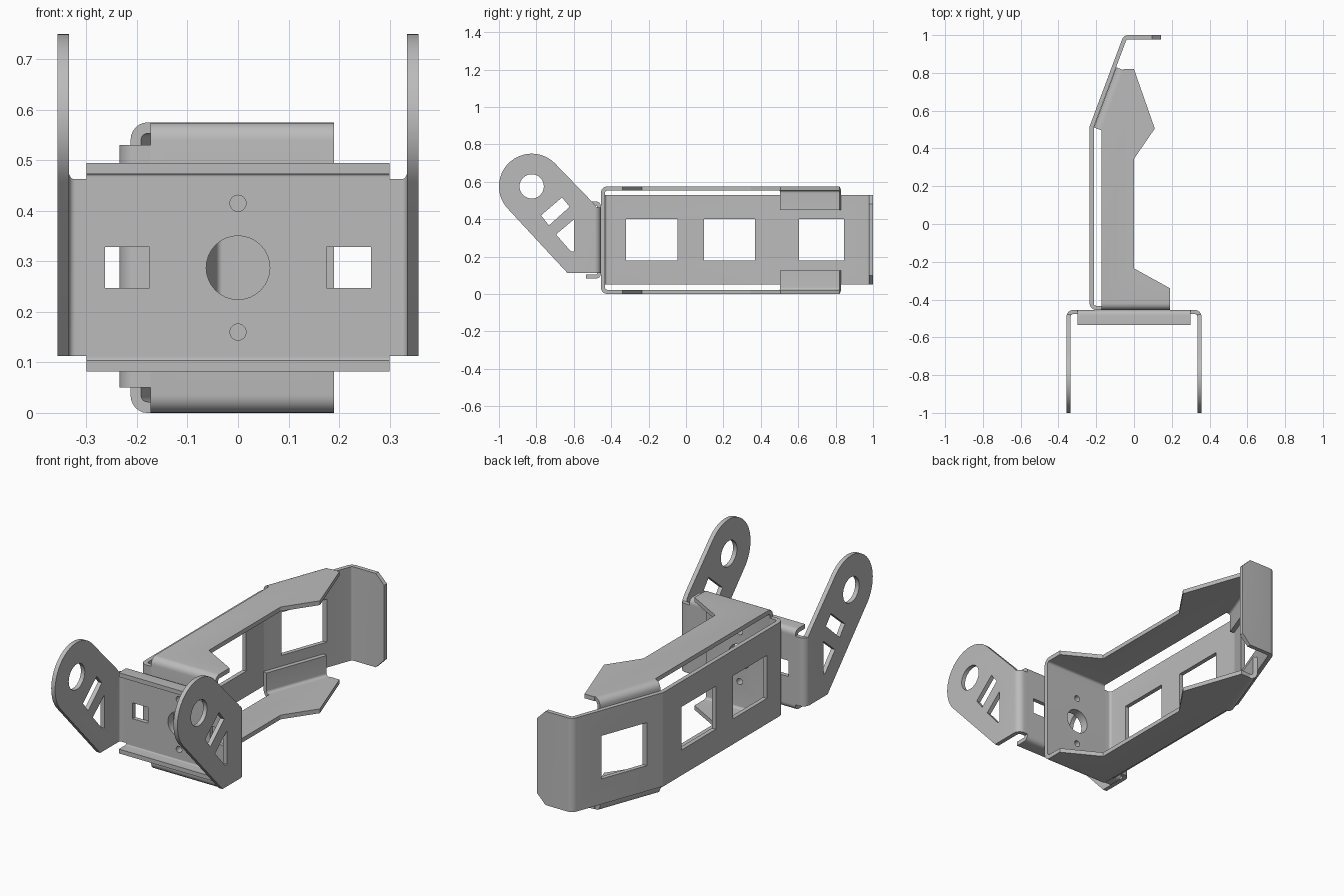
import bpy, bmesh
from math import sin, cos, pi, tan, radians
from mathutils import Vector, Matrix

if "Cube" in bpy.data.objects:
    bpy.data.objects.remove(bpy.data.objects["Cube"])

T = 0.022          # sheet thickness
TOP = 0.575        # channel height
MID = TOP / 2

steel = bpy.data.materials.new("grey_steel")
steel.use_nodes = True
steel.diffuse_color = (0.5, 0.5, 0.5, 1)
steel.node_tree.nodes["Principled BSDF"].inputs["Base Color"].default_value = (0.5, 0.5, 0.5, 1)

PLACE = {"x": lambda a, b, h: (h, a, b),
         "y": lambda a, b, h: (a, h, b),
         "z": lambda a, b, h: (a, b, h)}


def prism(name, pts, axis, lo, hi):
    """Extrude a closed outline along an axis."""
    bm = bmesh.new()
    rings = [[bm.verts.new(PLACE[axis](p[0], p[1], h)) for p in pts] for h in (lo, hi)]
    bm.faces.new(rings[0])
    bm.faces.new(rings[1])
    n = len(pts)
    for i in range(n):
        j = (i + 1) % n
        bm.faces.new((rings[0][i], rings[0][j], rings[1][j], rings[1][i]))
    bmesh.ops.recalc_face_normals(bm, faces=bm.faces)
    mesh = bpy.data.meshes.new(name)
    bm.to_mesh(mesh)
    bm.free()
    mesh.materials.append(steel)
    obj = bpy.data.objects.new(name, mesh)
    bpy.context.collection.objects.link(obj)
    return obj


def bent_strip(points, radius=0.024, steps=6):
    """Outline of a sheet folded along a centre line with round bends."""
    pts = [Vector(p) for p in points]
    path = []
    for i, p in enumerate(pts):
        if i in (0, len(pts) - 1):
            d = (pts[1] - p) if i == 0 else (p - pts[i - 1])
            path.append((p, d.normalized().orthogonal()))
            continue
        a, b = (p - pts[i - 1]).normalized(), (pts[i + 1] - p).normalized()
        turn = a.cross(b)
        side = 1 if turn > 0 else -1
        angle = a.angle(b)
        start = p - a * radius * tan(angle / 2)
        centre = start + a.orthogonal() * radius * side
        for k in range(steps + 1):
            n = Matrix.Rotation(side * angle * k / steps, 2) @ a.orthogonal()
            path.append((centre - n * radius * side, n))
    left = [p + n * T / 2 for p, n in path]
    right = [p - n * T / 2 for p, n in path]
    return left + right[::-1]


def arc(cx, cy, r, start=0, end=360, steps=32):
    return [(cx + r * cos(radians(start + (end - start) * k / steps)),
             cy + r * sin(radians(start + (end - start) * k / steps))) for k in range(steps)]


def rect(x0, x1, y0, y1):
    return [(x0, y0), (x1, y0), (x1, y1), (x0, y1)]


def combine(obj, tool, operation):
    """Apply one boolean and discard the tool."""
    mod = obj.modifiers.new("bool", "BOOLEAN")
    mod.operation, mod.object, mod.solver = operation, tool, "EXACT"
    graph = bpy.context.evaluated_depsgraph_get()
    mesh = bpy.data.meshes.new_from_object(obj.evaluated_get(graph))
    obj.modifiers.clear()
    obj.data = mesh
    bpy.data.objects.remove(tool)


def cut(obj, pts, axis, lo, hi):
    combine(obj, prism("cutter", pts, axis, lo, hi), "DIFFERENCE")


# Front bracket: U-shaped sheet trimmed to the arm outline
BY = -0.466
bracket = prism("front_bracket", bent_strip([(-0.346, -1.1), (-0.346, BY), (0.346, BY), (0.346, -1.1)]),
                "z", 0.05, 0.8)
arm = arc(-0.825, 0.575, 0.175, 45, 223) + [
    (-0.953, 0.456), (-0.635, 0.113), (-0.4, 0.113), (-0.4, 0.463), (-0.478, 0.463), (-0.503, 0.494)]
combine(bracket, prism("arm_outline", arm, "x", -0.5, 0.5), "INTERSECT")

# Stiffening lips above and below the bracket plate
lips = prism("bracket_lips", bent_strip([(-0.535, 0.093), (BY, 0.093), (BY, 0.484), (-0.535, 0.484)], 0.016),
             "x", -0.3, 0.3)
combine(bracket, lips, "UNION")

# Arm holes: pivot, slot and triangle
for hole in (arc(-0.825, 0.575, 0.065),
             [(-0.775, 0.42), (-0.663, 0.516), (-0.622, 0.466), (-0.733, 0.366)],
             [(-0.695, 0.318), (-0.6, 0.398), (-0.6, 0.227), (-0.615, 0.227)]):
    cut(bracket, hole, "x", -0.5, 0.5)
for s in (-1, 1):
    cut(bracket, rect(s * 0.219 - 0.044, s * 0.219 + 0.044, 0.247, 0.328), "y", -0.6, -0.4)

# Channel: end plate with top and bottom flanges, trimmed in plan
EY = -0.444
channel = prism("channel", bent_strip([(1, T / 2), (EY, T / 2), (EY, TOP - T / 2), (1, TOP - T / 2)]),
                "x", -0.4, 0.4)
plan = [(-0.173, -0.6), (0.19, -0.6), (0.19, -0.34), (0, -0.235), (0, 0.345), (0.11, 0.505),
        (0, 0.82), (-0.055, 0.82), (-0.173, 0.5)]
combine(channel, prism("plan_outline", plan, "z", -0.1, 0.7), "INTERSECT")

# Bolt holes through both plates
for z, r in ((MID, 0.063), (0.415, 0.016), (0.16, 0.016)):
    cut(bracket, arc(0, z, r), "y", -0.6, -0.4)
    cut(channel, arc(0, z, r), "y", -0.6, -0.4)

# Side wall: bent strip with an end lip
wall = prism("side_wall", bent_strip([(-0.173, EY), (-0.224, EY), (-0.224, 0.515), (-0.047, 0.989), (0.143, 0.989)]),
             "z", 0.05, 0.53)
for y0, y1 in ((-0.32, -0.045), (0.095, 0.37), (0.605, 0.845)):
    cut(wall, rect(y0, y1, 0.18, 0.4), "x", -0.4, 0.1)
for s in (-1, 1):
    mid = 0.29
    corner = [(0.075, mid + s * 0.26), (0.165, mid + s * 0.26), (0.165, mid + s * 0.17)]
    cut(wall, corner, "y", 0.9, 1.1)

# Folded tabs joining the flanges to the sloping wall
for name, flip in (("upper_tab", False), ("lower_tab", True)):
    line = [(0.023, 0.45), (0.023, TOP - T / 2), (0.061, TOP - T / 2)]
    if flip:
        line = [(x, TOP - z) for x, z in line]
    tab = prism(name, bent_strip(line), "y", 0, 0.34)
    tab.data.transform(Matrix.Translation((-0.224, 0.515, 0)) @ Matrix.Rotation(radians(-20.4), 4, "Z"))

# Crisp folds, smooth bends
for obj in bpy.context.collection.objects:
    if obj.type == "MESH" and obj.data.materials and obj.data.materials[0] == steel:
        bpy.ops.object.select_all(action="DESELECT")
        obj.select_set(True)
        bpy.context.view_layer.objects.active = obj
        bpy.ops.object.shade_smooth_by_angle(angle=pi / 6)
